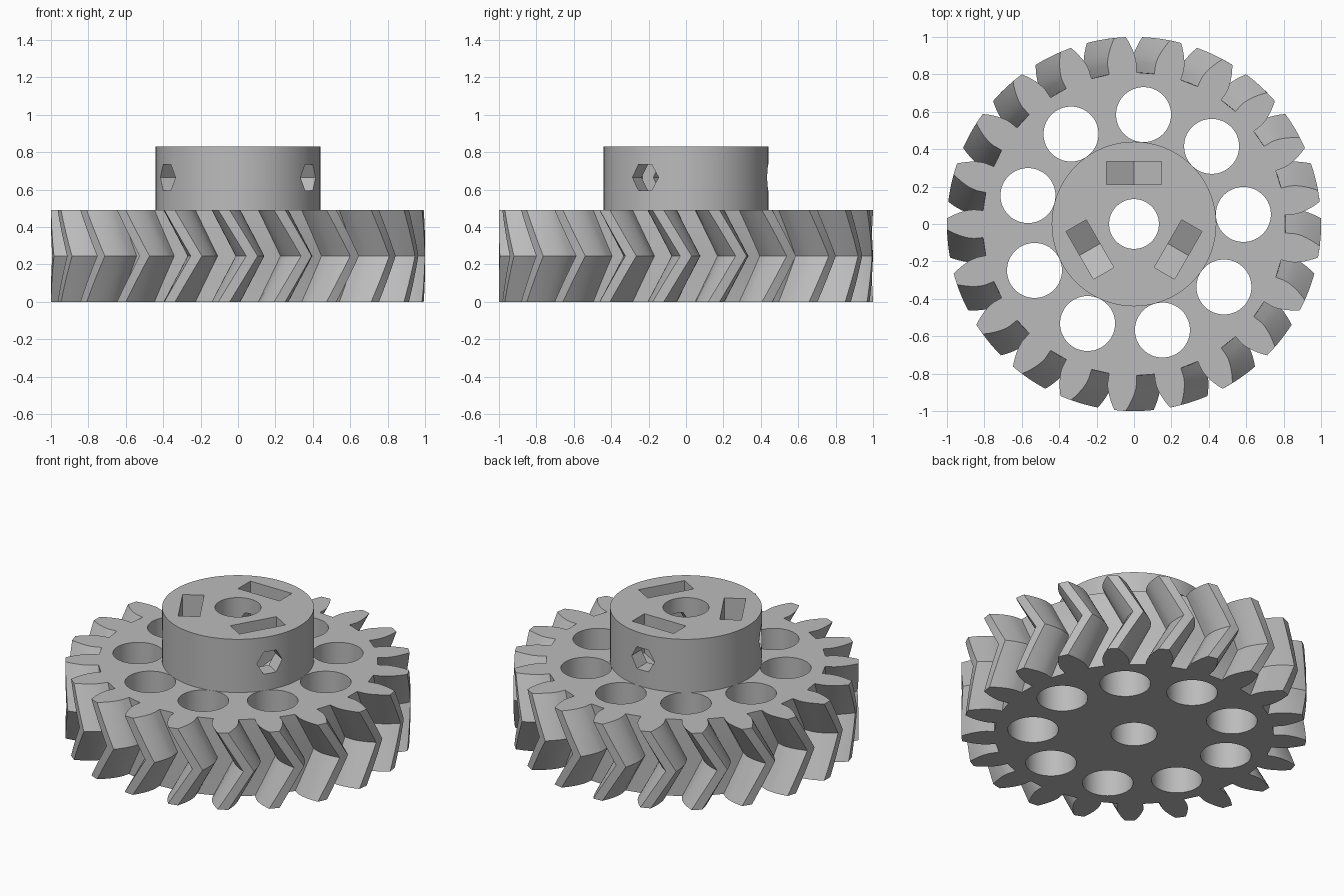
import bpy, bmesh
from math import sin, cos, tan, acos, pi, radians
from mathutils import Matrix, Vector

if "Cube" in bpy.data.objects:
    bpy.data.objects.remove(bpy.data.objects["Cube"])

TEETH = 21
PITCH = 2 * pi / TEETH
ROOT_R, TIP_R, PITCH_R = 0.81, 1.0, 0.913
GEAR_H, HUB_TOP = 0.49, 0.83
HUB_R, BORE_R = 0.44, 0.133
SCREW_Z = 0.665

grey = bpy.data.materials.new("plain grey")
grey.use_nodes = True
grey.diffuse_color = (0.5, 0.5, 0.5, 1)
grey.node_tree.nodes["Principled BSDF"].inputs["Base Color"].default_value = grey.diffuse_color


def stack(name, rings):
    """Closed solid lofted through rings of equal point count."""
    bm = bmesh.new()
    loops = [[bm.verts.new(p) for p in ring] for ring in rings]
    n = len(loops[0])
    for a, b in zip(loops, loops[1:]):
        for i in range(n):
            j = (i + 1) % n
            bm.faces.new((a[i], a[j], b[j], b[i]))
    bm.faces.new(loops[0][::-1])
    bm.faces.new(loops[-1])
    bmesh.ops.recalc_face_normals(bm, faces=bm.faces)
    mesh = bpy.data.meshes.new(name)
    bm.to_mesh(mesh)
    bm.free()
    mesh.materials.append(grey)
    ob = bpy.data.objects.new(name, mesh)
    bpy.context.collection.objects.link(ob)
    return ob


def cylinder(name, r, z0, z1, x=0, y=0, sides=96):
    circle = [(x + r * cos(2 * pi * i / sides), y + r * sin(2 * pi * i / sides))
              for i in range(sides)]
    return stack(name, [[(*p, z) for p in circle] for z in (z0, z1)])


def radial_prism(name, outline, r0, r1, angle):
    """Prism whose (sideways, z) outline is extruded outward along an angle."""
    turn = Matrix.Rotation(angle, 3, 'Z')
    return stack(name, [[turn @ Vector((r, s, z)) for s, z in outline] for r in (r0, r1)])


def cut(target, cutters):
    """Subtract the cutters, bake the result and discard the helpers."""
    for c in cutters:
        c.hide_render = True
        mod = target.modifiers.new("cut", 'BOOLEAN')
        mod.operation, mod.solver, mod.object = 'DIFFERENCE', 'EXACT', c
    deps = bpy.context.evaluated_depsgraph_get()
    baked = bpy.data.meshes.new_from_object(target.evaluated_get(deps))
    target.modifiers.clear()
    target.data = baked
    for c in cutters:
        bpy.data.objects.remove(c)


# Involute tooth outline
def inv(a):
    return tan(a) - a


PRESSURE = radians(20)
BASE_R = PITCH_R * cos(PRESSURE)


def half_width(r):
    return PITCH / 4 + inv(PRESSURE) - inv(acos(min(1, BASE_R / r)))


radii = [ROOT_R, BASE_R] + [BASE_R + (TIP_R - BASE_R) * i / 6 for i in range(1, 7)]
flank = [(r, -half_width(r)) for r in radii]
tooth = flank + [(TIP_R, 0)] + [(r, -a) for r, a in reversed(flank)]


def gear_ring(z, twist):
    return [(r * cos(a + k * PITCH + twist), r * sin(a + k * PITCH + twist), z)
            for k in range(TEETH) for r, a in tooth]


# Herringbone wheel: tooth centred at mid height, trailing half a pitch at both faces
SLICES = 16
gear = stack("herringbone_gear", [
    gear_ring(GEAR_H * i / SLICES, -PITCH / 2 * abs(2 * i / SLICES - 1))
    for i in range(SLICES + 1)])
holes = [cylinder("bore_cutter", BORE_R, -0.1, 1)]
for k in range(9):
    a = radians(5 + 40 * k)
    holes.append(cylinder("hole_cutter", 0.147, -0.1, 0.6, 0.587 * cos(a), 0.587 * sin(a), 64))
cut(gear, holes)

# Hub with three captive nut slots and hexagonal screw holes
hub = cylinder("hub", HUB_R, GEAR_H, HUB_TOP)
hexagon = [(0.081 * cos(i * pi / 3), SCREW_Z + 0.081 * sin(i * pi / 3)) for i in range(6)]
NUT = 0.147
nut_slot = [(-NUT, 1), (-NUT, SCREW_Z - NUT * tan(pi / 6)), (0, SCREW_Z - NUT / cos(pi / 6)),
            (NUT, SCREW_Z - NUT * tan(pi / 6)), (NUT, 1)]
pockets = [cylinder("bore_cutter", BORE_R, 0, 1)]
for k in range(3):
    a = pi / 2 + k * 2 * pi / 3
    pockets.append(radial_prism("slot_cutter", nut_slot, 0.21, 0.335, a))
    pockets.append(radial_prism("screw_cutter", hexagon, 0.09, 0.6, a))
cut(hub, pockets)

# Smooth curved walls, crisp edges
bpy.ops.object.select_all(action='DESELECT')
for ob in (gear, hub):
    ob.select_set(True)
bpy.context.view_layer.objects.active = gear
bpy.ops.object.shade_smooth_by_angle(angle=radians(25))
